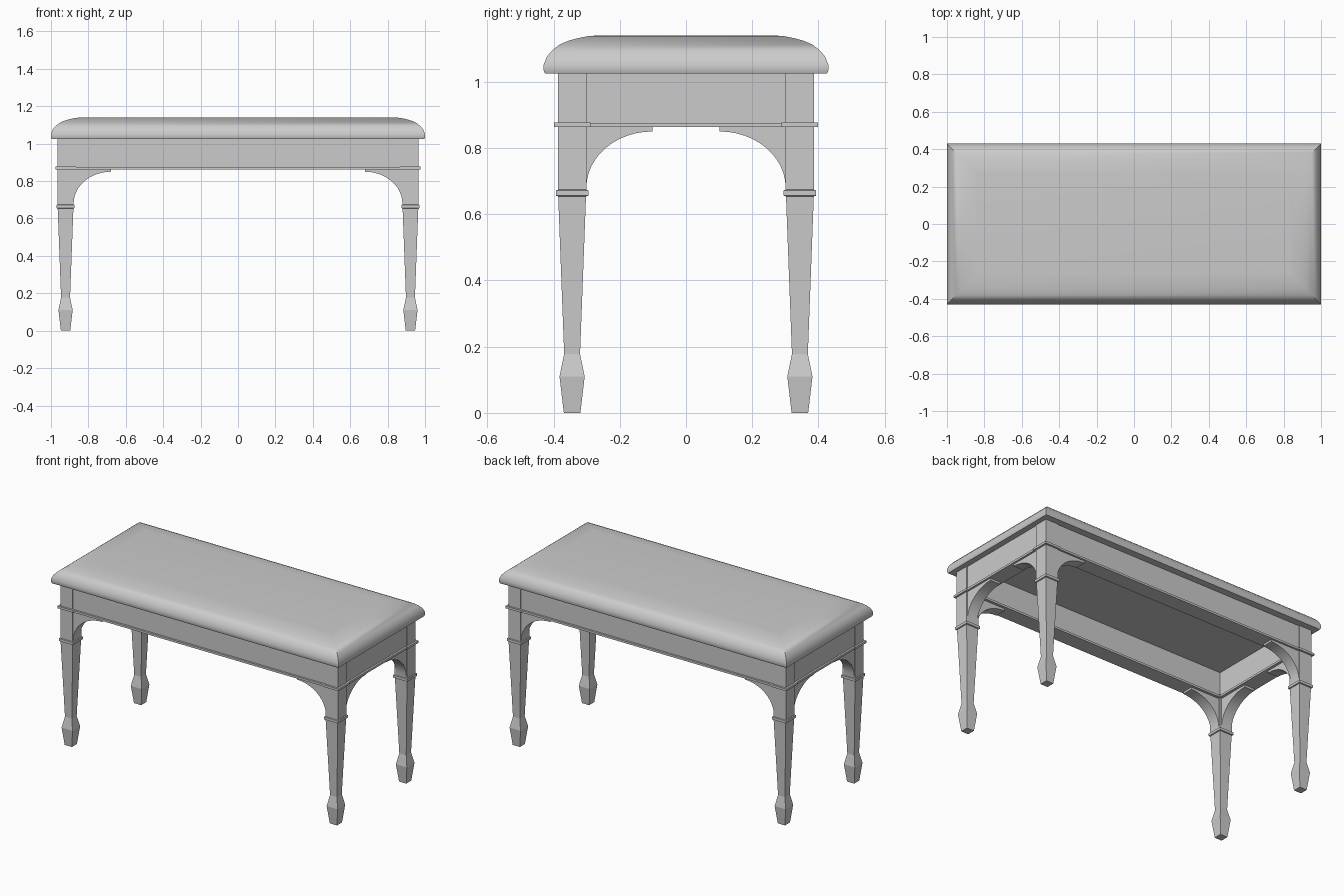
import bpy, bmesh, math

if "Cube" in bpy.data.objects:
    bpy.data.objects.remove(bpy.data.objects["Cube"])

LX, LY = 0.922, 0.344      # leg centre
HALF = 0.043               # half width of the leg post


def make(name, bm, mirror=(False, False), smooth=None):
    bmesh.ops.recalc_face_normals(bm, faces=bm.faces)
    me = bpy.data.meshes.new(name)
    bm.to_mesh(me)
    bm.free()
    ob = bpy.data.objects.new(name, me)
    bpy.context.collection.objects.link(ob)
    if any(mirror):
        mod = ob.modifiers.new("mirror", 'MIRROR')
        mod.use_axis = (mirror[0], mirror[1], False)
        mod.use_mirror_merge = False
    if smooth:
        bpy.ops.object.select_all(action='DESELECT')
        ob.select_set(True)
        bpy.context.view_layer.objects.active = ob
        bpy.ops.object.shade_smooth_by_angle(angle=math.radians(smooth))
    return ob


def loft(bm, cx, cy, rings):
    """Stack rectangular rings (half x, half y, z) and cap both ends."""
    loops = [[bm.verts.new((cx + sx * hx, cy + sy * hy, z))
              for sx, sy in ((-1, -1), (1, -1), (1, 1), (-1, 1))]
             for hx, hy, z in rings]
    for a, b in zip(loops, loops[1:]):
        for i in range(4):
            j = (i + 1) % 4
            bm.faces.new((a[i], a[j], b[j], b[i]))
    bm.faces.new(loops[0][::-1])
    bm.faces.new(loops[-1])


def box(name, x0, x1, y0, y1, z0, z1, mirror):
    bm = bmesh.new()
    hx, hy = (x1 - x0) / 2, (y1 - y0) / 2
    loft(bm, x0 + hx, y0 + hy, [(hx, hy, z0), (hx, hy, z1)])
    return make(name, bm, mirror)


def bracket(name, place):
    """Arched corner bracket; place(u, t, z): u = inward run, t = outer/inner."""
    n = 12
    prof = [(0.0, 0.87), (0.0, 0.68)]
    for i in range(n + 1):
        a = math.radians(90 * i / n)
        prof.append((0.2 * (1 - math.cos(a)), 0.68 + 0.17 * math.sin(a)))
    prof.append((0.2, 0.87))
    prof.pop(1)
    bm = bmesh.new()
    sides = [[bm.verts.new(place(u, t, z)) for u, z in prof] for t in (0, 1)]
    for s in sides:
        bm.faces.new(s)
    for i in range(len(prof)):
        j = (i + 1) % len(prof)
        bm.faces.new((sides[0][i], sides[0][j], sides[1][j], sides[1][i]))
    make(name, bm, (True, True), 30)


# Padded seat with mitred corners
seat = [(0.004, 1.025), (0.0, 1.035), (0.0, 1.052), (0.01, 1.077), (0.027, 1.096),
        (0.049, 1.113), (0.075, 1.124), (0.104, 1.132), (0.134, 1.138), (0.165, 1.14)]
bm = bmesh.new()
loft(bm, 0, 0, [(1 - d, 0.43 - d, z) for d, z in seat])
make("seat", bm, smooth=35)

# Tapered square legs with collar and spade foot
bm = bmesh.new()
loft(bm, LX, LY, [(h, h, z) for h, z in (
    (0.025, 0), (0.038, 0.11), (0.024, 0.178), (0.042, 0.654), (0.049, 0.656),
    (0.049, 0.672), (HALF, 0.674), (HALF, 1.025))])
make("legs", bm, (True, True))

# Trim blocks wrapping each leg
box("leg_trim", LX - 0.055, LX + 0.055, LY - 0.055, LY + 0.055, 0.863, 0.877, (True, True))

# Aprons and the trim rails beneath them
ix, iy = LX - HALF, LY - HALF
ox, oy = LX + 0.038, LY + 0.038
box("long_aprons", -ix, ix, iy, oy, 0.865, 1.025, (False, True))
box("end_aprons", ix, ox, -iy, iy, 0.865, 1.025, (True, False))
box("long_trim", -ix, ix, iy - 0.006, oy + 0.012, 0.863, 0.876, (False, True))
box("end_trim", ix - 0.006, ox + 0.012, -iy, iy, 0.863, 0.876, (True, False))

# Arched brackets between legs and aprons
bracket("long_brackets", lambda u, t, z: (ix - u, oy - 0.07 * t, z))
bracket("end_brackets", lambda u, t, z: (ox - 0.07 * t, iy - u, z))
